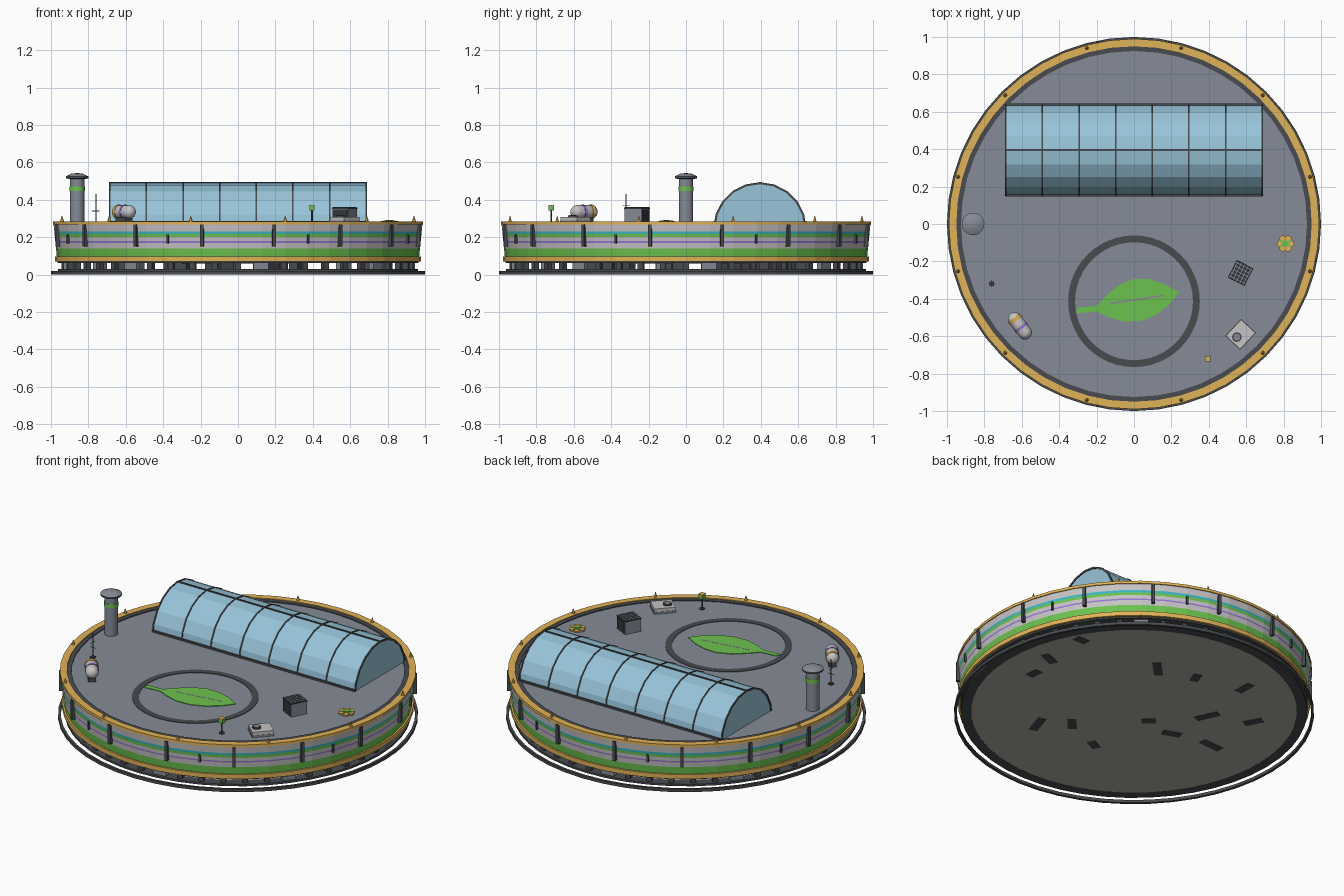
import bpy, bmesh, math
from mathutils import Matrix, Vector

cube = bpy.data.objects.get("Cube")
if cube:
    bpy.data.objects.remove(cube, do_unlink=True)


def material(name, r, g, b):
    m = bpy.data.materials.new(name)
    col = [((c / 255 + 0.055) / 1.055) ** 2.4 for c in (r, g, b)] + [1]
    m.use_nodes = True
    m.diffuse_color = col
    m.node_tree.nodes["Principled BSDF"].inputs["Base Color"].default_value = col
    return m


ROOF = material("roof slate", 133, 139, 151)
DARK = material("dark metal", 72, 75, 79)
GOLD = material("gold trim", 224, 178, 88)
GREEN = material("leaf green", 108, 194, 78)
GLASS = material("blue glass", 152, 197, 217)
PALE = material("pale panel", 198, 195, 197)
TEAL = material("teal stripe", 62, 182, 196)
PURPLE = material("purple stripe", 150, 120, 210)
FLOOR = material("warm grey floor", 180, 176, 169)
BLACK = material("black rubber", 52, 55, 58)
ROOF_Z = 0.276


def finish(name, bm, mats, matrix=Matrix()):
    bmesh.ops.recalc_face_normals(bm, faces=bm.faces)
    me = bpy.data.meshes.new(name)
    bm.to_mesh(me)
    bm.free()
    for m in mats:
        me.materials.append(m)
    ob = bpy.data.objects.new(name, me)
    ob.matrix_world = matrix
    bpy.context.collection.objects.link(ob)
    return ob


def smooth(ob):
    bpy.ops.object.select_all(action='DESELECT')
    ob.select_set(True)
    bpy.context.view_layer.objects.active = ob
    bpy.ops.object.shade_smooth_by_angle(angle=math.radians(40))


def lathe(name, profile, mats, n=48, closed=False, matrix=Matrix()):
    """Turn (radius, z) points about z; mats gives the material of each segment."""
    bm = bmesh.new()
    rings = []
    for r, z in profile:
        if r == 0:
            rings.append([bm.verts.new((0, 0, z))] * n)
        else:
            rings.append([bm.verts.new((r * math.cos(math.tau * i / n), r * math.sin(math.tau * i / n), z))
                          for i in range(n)])
    if closed:
        rings.append(rings[0])
    kinds = list(dict.fromkeys(mats))
    for k in range(len(rings) - 1):
        for i in range(n):
            j = (i + 1) % n
            quad = [rings[k][i], rings[k][j], rings[k + 1][j], rings[k + 1][i]]
            f = bm.faces.new(list(dict.fromkeys(quad)))
            f.material_index = kinds.index(mats[k % len(mats)])
    return finish(name, bm, kinds, matrix)


def ring(name, r0, r1, z0, z1, mat, n=48, matrix=Matrix()):
    return lathe(name, [(r0, z0), (r1, z0), (r1, z1), (r0, z1)], [mat], n, True, matrix)


def drum(name, r, z0, z1, mat, x=0, y=0, n=16, top=None):
    return lathe(name, [(0, z0), (r, z0), (r if top is None else top, z1), (0, z1)], [mat], n,
                 matrix=Matrix.Translation((x, y, 0)))


def box(name, size, at, mat, turn=0):
    bm = bmesh.new()
    bmesh.ops.create_cube(bm, size=1)
    bmesh.ops.scale(bm, vec=size, verts=bm.verts)
    return finish(name, bm, [mat], Matrix.Translation(at) @ Matrix.Rotation(turn, 4, 'Z'))


def around(count, offset, radius):
    for i in range(count):
        a = math.radians(offset) + math.tau * i / count
        yield i, a, radius * math.cos(a), radius * math.sin(a)


def plate(name, points, z0, z1, mat):
    bm = bmesh.new()
    f = bm.faces.new([bm.verts.new((x, y, z0)) for x, y in points])
    ext = bmesh.ops.extrude_face_region(bm, geom=[f])
    bmesh.ops.translate(bm, vec=(0, 0, z1 - z0), verts=[v for v in ext['geom'] if isinstance(v, bmesh.types.BMVert)])
    return finish(name, bm, [mat])


# Base: loose outer hoop sitting lower than the skirt and floor
ring("outer_hoop", 0.985, 1.0, 0.0, 0.018, DARK)
ring("base_skirt", 0.905, 0.962, 0.018, 0.03, DARK)
lathe("base_floor", [(0, 0.019), (0.905, 0.019), (0.905, 0.028), (0, 0.028)], [FLOOR])

# Equipment under the building, standing through the floor
spots = [(-.36, .76), (-.52, .54), (.09, .48), (.31, .4), (.59, .31), (.41, -.02), (.09, -.1), (.23, -.23),
         (.46, -.34), (-.19, -.39), (-.33, -.17), (-.52, -.19), (-.59, .37), (.67, -.06)]
spin = Matrix.Rotation(math.radians(145), 3, 'Z')
for i, (u, w) in enumerate(spots):
    at = spin @ Vector((u, -w, 0))
    box(f"equipment_{i}", (0.08 + 0.03 * (i % 3), 0.05, 0.045), (at.x, at.y, 0.0395), DARK, i * 0.4)
for i, a, x, y in around(48, 0, 0.93):
    wide = i % 6 == 1
    box(f"support_{i}", (0.03, 0.08 if wide else 0.03, 0.036), (x, y, 0.047), ROOF if wide else DARK, a)

# Striped round building: each entry is a band's lower edge and colour
bands = [(.062, DARK), (.07, GOLD), (.097, GREEN), (.14, PALE), (.17, PURPLE), (.179, PALE),
         (.2, GREEN), (.216, TEAL), (.23, PALE), (.268, DARK)]
profile = [(0, 0.06)] + [(0.965 + 0.1 * (z - 0.06), z) for z, m in bands] + [(0.96, ROOF_Z), (0, ROOF_Z)]
lathe("building_body", profile, [DARK] + [m for z, m in bands] + [ROOF])
ring("lower_gold_band", 0.96, 0.979, 0.07, 0.097, GOLD)
ring("roof_gutter", 0.925, 0.952, 0.265, 0.281, DARK)
ring("roof_rim", 0.95, 0.99, 0.269, 0.285, GOLD)

# Wall ribs, small brackets and rim spikes
for i, a, x, y in around(16, 11.25, 0.983):
    box(f"wall_rib_{i}", (0.022, 0.017, 0.12), (x, y, 0.209), DARK, a)
for i, a, x, y in around(8, 22.5, 0.983):
    box(f"wall_bracket_{i}", (0.012, 0.01, 0.05), (x, y, 0.19), DARK, a)
for i, a, x, y in around(12, 15, 0.974):
    drum(f"rim_spike_{i}", 0.011, 0.283, 0.312, GOLD, x, y, 6, 0.002)

# Greenhouse: glazed half barrel with frame arches and rails
GX, GY, GZ, GR = 0.685, 0.395, 0.245, 0.245


def barrel(name, x0, x1, r, mat):
    bm = bmesh.new()
    arc = [(GY + r * math.cos(math.pi * k / 10), GZ + r * math.sin(math.pi * k / 10)) for k in range(11)]
    ends = [[bm.verts.new((x, y, z)) for y, z in arc] for x in (x0, x1)]
    for end in ends:
        bm.faces.new(end)
    for k in range(11):
        j = (k + 1) % 11
        bm.faces.new((ends[0][k], ends[0][j], ends[1][j], ends[1][k]))
    return finish(name, bm, [mat])


def arch(name, x):
    bm = bmesh.new()
    loops = []
    for k in range(11):
        c, s = math.cos(math.pi * k / 10), math.sin(math.pi * k / 10)
        loops.append([bm.verts.new((x + dx, GY + r * c, GZ + r * s))
                      for dx, r in ((-.004, .238), (.004, .238), (.004, .249), (-.004, .249))])
    for a, b in zip(loops, loops[1:]):
        for q in range(4):
            bm.faces.new((a[q], a[(q + 1) % 4], b[(q + 1) % 4], b[q]))
    return finish(name, bm, [DARK])


barrel("greenhouse_glass", -GX, GX, GR, GLASS)
for i in range(8):
    arch(f"greenhouse_arch_{i}", -GX + i * GX * 2 / 7)
box("greenhouse_ridge", (2 * GX, 0.01, 0.008), (0, GY, GZ + GR), DARK)
for side in (-1, 1):
    box("greenhouse_sill", (2 * GX, 0.012, 0.012), (0, GY + side * 0.242, 0.281), DARK)

# Landing circle with leaf shape
ring("landing_circle", 0.315, 0.352, ROOF_Z, 0.279, DARK, 48, Matrix.Translation((0, -0.413, 0)))
leaf = [(-.31, -.478), (-.2, -.468), (-.13, -.5), (-.05, -.522), (.04, -.517), (.12, -.485), (.19, -.43), (.24, -.365),
        (.16, -.32), (.08, -.295), (0, -.293), (-.08, -.325), (-.15, -.385), (-.2, -.438), (-.3, -.447)]
plate("leaf_plate", leaf, ROOF_Z, 0.28, GREEN)
plate("leaf_vein", [(-.13, -.43), (.16, -.386), (.16, -.377), (-.13, -.421)], ROOF_Z, 0.2805, ROOF)

# Chimney with green band and wide cap
stack = lathe("chimney", [(0, .27), (.038, .27), (.038, .448), (.041, .448), (.041, .472),
                          (.038, .472), (.038, .51), (.06, .515), (.06, .525), (.03, .54), (0, .543)],
              [ROOF, ROOF, GREEN, GREEN, GREEN, ROOF, DARK, DARK, ROOF, ROOF], 20,
              matrix=Matrix.Translation((-0.86, 0, 0)))
smooth(stack)

# Banded tank lying on a cradle
dome = [(0.037 * math.sin(k * math.pi / 10), 0.037 * math.cos(k * math.pi / 10)) for k in range(6)]
caps = [(r, -0.045 - z) for r, z in dome]
top = [(r, 0.045 + z) for r, z in reversed(dome)]
lie = Matrix.Translation((-0.61, -0.545, 0.335)) @ Matrix.Rotation(math.radians(-53), 4, 'Z') \
    @ Matrix.Rotation(math.pi / 2, 4, 'Y')
smooth(lathe("tank", caps + top, [PALE], 16, matrix=lie))
smooth(ring("tank_purple_band", 0.03, 0.039, 0.003, 0.019, PURPLE, 16, lie))
smooth(ring("tank_gold_band", 0.03, 0.039, -0.054, -0.034, GOLD, 16, lie))
box("tank_cradle", (0.09, 0.045, 0.04), (-0.61, -0.545, 0.295), DARK, math.radians(-53))

# Antenna mast
box("antenna_foot", (0.024, 0.024, 0.01), (-0.76, -0.32, 0.28), DARK)
drum("antenna_mast", 0.003, ROOF_Z, 0.43, DARK, -0.76, -0.32, 6)
for turn in (0, math.pi / 2):
    box("antenna_arm", (0.04, 0.003, 0.003), (-0.76, -0.32, 0.34 + turn * 0.02), ROOF, turn)

# Lamp post
drum("lamp_foot", 0.016, ROOF_Z, 0.282, DARK, 0.395, -0.72, 8)
drum("lamp_post", 0.005, ROOF_Z, 0.345, DARK, 0.395, -0.72, 6)
box("lamp_head", (0.028, 0.028, 0.024), (0.395, -0.72, 0.354), GREEN)
box("lamp_cap", (0.03, 0.03, 0.005), (0.395, -0.72, 0.3685), GOLD)

# Cooling unit with grille top and dark grille sides
turn = math.radians(-27)
spun = Matrix.Rotation(turn, 3, 'Z')
box("cooling_unit", (0.095, 0.1, 0.078), (0.57, -0.262, 0.315), ROOF, turn)
box("cooling_lid", (0.1, 0.105, 0.006), (0.57, -0.262, 0.355), BLACK, turn)
for k in range(5):
    for flip in (0, 1):
        off = spun @ Vector((0, (k - 2) * 0.02, 0) if flip else ((k - 2) * 0.02, 0, 0))
        size = (0.095, 0.004, 0.003) if flip else (0.004, 0.1, 0.003)
        box("cooling_grille", size, (0.57 + off.x, -0.262 + off.y, 0.359), ROOF, turn)
for side in (-1, 1):
    off = spun @ Vector((0, side * 0.051, 0))
    box("cooling_side", (0.085, 0.004, 0.066), (0.57 + off.x, -0.262 + off.y, 0.315), BLACK, turn)

# Vent box with fan
turn = math.radians(47)
box("vent_box", (0.12, 0.105, 0.022), (0.57, -0.59, 0.297), PALE, turn)
box("vent_skirt", (0.124, 0.109, 0.012), (0.57, -0.59, 0.282), ROOF, turn)
drum("vent_fan", 0.026, 0.3, 0.316, DARK, 0.55, -0.605, 16)
drum("vent_hub", 0.018, 0.31, 0.318, ROOF, 0.55, -0.605, 12)

# Flower-like beacon: gold disc with petals, green spokes and core
for i, a, x, y in around(6, 0, 0.027):
    drum(f"beacon_petal_{i}", 0.02, ROOF_Z, 0.286, GOLD, 0.81 + x, -0.105 + y, 10)
for i in range(3):
    box(f"beacon_spoke_{i}", (0.07, 0.008, 0.01), (0.81, -0.105, 0.284), GREEN, math.radians(30 + 60 * i))
drum("beacon_core", 0.018, ROOF_Z, 0.292, GREEN, 0.81, -0.105, 6)
